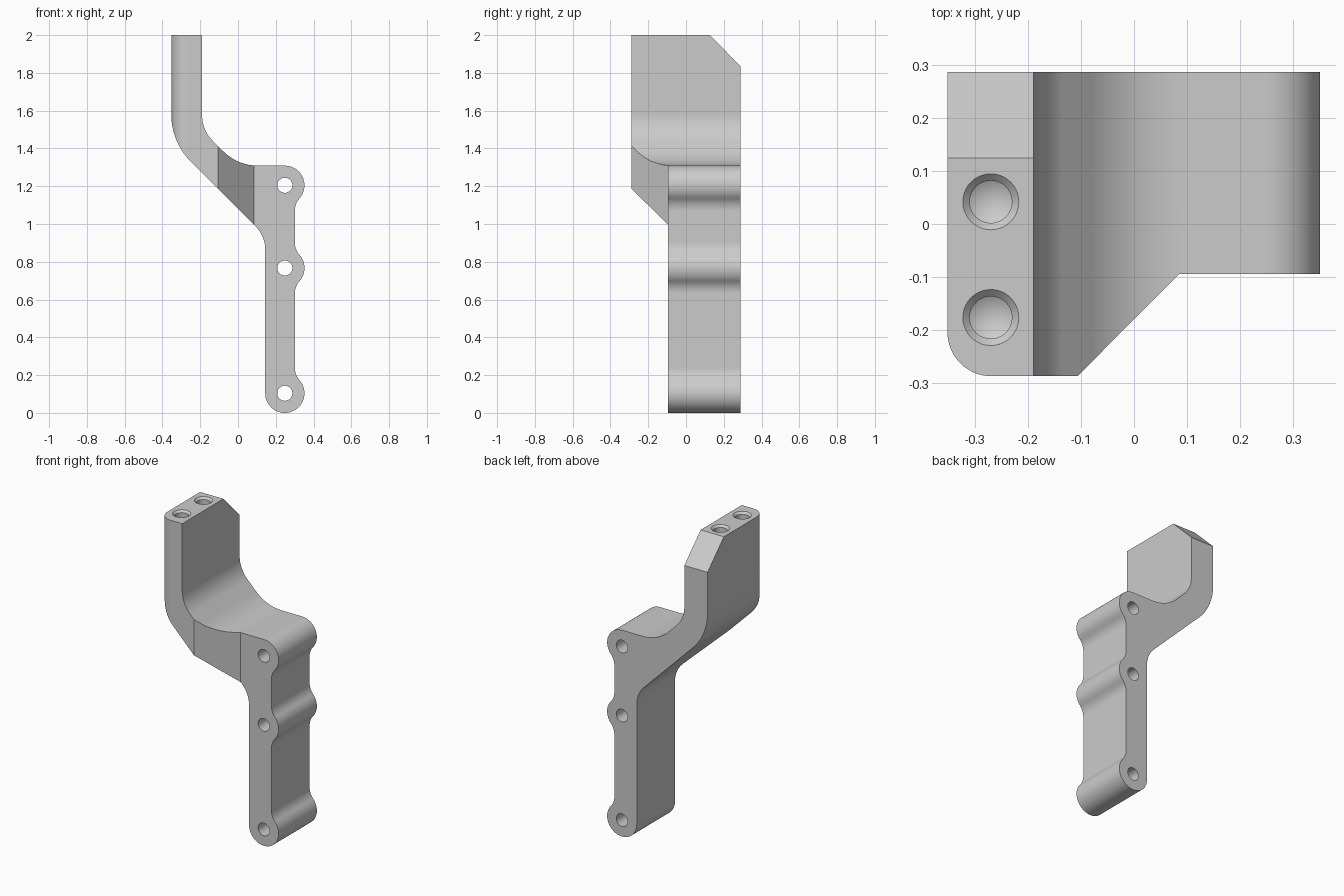
import bpy, bmesh, math
from math import radians, tan, pi
from mathutils import Vector

if "Cube" in bpy.data.objects:
    bpy.data.objects.remove(bpy.data.objects["Cube"])

grey = bpy.data.materials.new("machined grey")
grey.use_nodes = True
colour = (0.6, 0.6, 0.6, 1)
grey.diffuse_color = colour
grey.node_tree.nodes["Principled BSDF"].inputs["Base Color"].default_value = colour


def arc(cx, cy, r, start, end, n=14):
    """Points along an arc, angles in degrees."""
    angles = [radians(start + (end - start) * i / n) for i in range(n + 1)]
    return [(cx + r * math.cos(a), cy + r * math.sin(a)) for a in angles]


def fillet(before, corner, after, r, n=14):
    """Round a corner between two straight edges."""
    c = Vector(corner)
    u, v = (Vector(before) - c).normalized(), (Vector(after) - c).normalized()
    half = u.angle(v) / 2
    centre = c + (u + v).normalized() * r / math.sin(half)
    first = c + u * r / tan(half) - centre
    last = c + v * r / tan(half) - centre
    start = math.atan2(first.y, first.x)
    sweep = math.remainder(math.atan2(last.y, last.x) - start, 2 * pi)
    return arc(centre.x, centre.y, r, math.degrees(start), math.degrees(start + sweep), n)


def mesh_object(name, bm):
    bmesh.ops.recalc_face_normals(bm, faces=bm.faces)
    mesh = bpy.data.meshes.new(name)
    bm.to_mesh(mesh)
    bm.free()
    mesh.materials.append(grey)
    ob = bpy.data.objects.new(name, mesh)
    bpy.context.collection.objects.link(ob)
    return ob


def prism(name, points, place, low, high):
    """Extrude an outline; place maps (a, b, depth) to x, y, z."""
    bm = bmesh.new()
    rings = [[bm.verts.new(place(a, b, d)) for a, b in points] for d in (low, high)]
    for ring in rings:
        bm.faces.new(ring)
    for i in range(len(points)):
        j = (i + 1) % len(points)
        bm.faces.new((rings[0][i], rings[0][j], rings[1][j], rings[1][i]))
    return mesh_object(name, bm)


def drill(name, x, y, profile, n=40):
    """Solid of revolution about z from (radius, height) pairs; ends in a point."""
    bm = bmesh.new()
    rings = [[bm.verts.new((x + r * math.cos(2 * pi * i / n), y + r * math.sin(2 * pi * i / n), z))
              for i in range(n)] for r, z in profile[:-1]]
    tip = bm.verts.new((x, y, profile[-1][1]))
    bm.faces.new(rings[0])
    for i in range(n):
        j = (i + 1) % n
        for a, b in zip(rings, rings[1:]):
            bm.faces.new((a[i], a[j], b[j], b[i]))
        bm.faces.new((rings[-1][i], rings[-1][j], tip))
    return mesh_object(name, bm)


def cut(target, cutter, operation="DIFFERENCE"):
    mod = target.modifiers.new("cut", "BOOLEAN")
    mod.object, mod.operation, mod.solver = cutter, operation, "EXACT"
    bpy.context.view_layer.objects.active = target
    bpy.ops.object.modifier_apply(modifier=mod.name)
    bpy.data.objects.remove(cutter)


def along_y(a, b, d):
    return (a, d, b)


def along_z(a, b, d):
    return (a, b, d)


def along_x(a, b, d):
    return (d, a, b)


# Side profile: column with three bosses, sloping neck and upright arm
boss_x, boss_r, wall, blend = 0.248, 0.104, 0.301, 0.1
bosses = (0.104, 0.767, 1.205)
reach = wall + blend - boss_x
rise = math.sqrt((boss_r + blend) ** 2 - reach ** 2)
swing = math.degrees(math.atan2(rise, reach))
left, inner, column, shelf = -0.353, -0.19, 0.144, bosses[-1] + boss_r
outer_sum, inner_sum = 1.08, 1.307
arm_foot, arm_bend = (left, outer_sum - left), (inner, inner_sum - inner)
neck_foot, shelf_bend = (column, outer_sum - column), (inner_sum - shelf, shelf)

outline = [(left, 2)]
outline += fillet((left, 2), arm_foot, neck_foot, 0.355, 24)
outline += fillet(arm_foot, neck_foot, (column, 0), 0.17)
for i, z in enumerate(bosses):
    if i > 0:
        outline += arc(wall + blend, z - rise, blend, 180, 180 - swing)
    start = 180 if i == 0 else -swing
    end = 90 if i == 2 else (360 + swing if i == 0 else swing)
    outline += arc(boss_x, z, boss_r, start, end, 32 if i == 0 else 18)[0 if i == 0 else 1:]
    if i < 2:
        outline += arc(wall + blend, z + rise, blend, 180 + swing, 180)[1:]
outline += fillet((boss_x, shelf), shelf_bend, arm_bend, 0.26, 20)
outline += fillet(shelf_bend, arm_bend, (inner, 2), 0.19, 20)
outline.append((inner, 2))
back = 0.288
bracket = prism("mounting_bracket", outline, along_y, -0.4, back)

# Plan shape: rounded arm corner, angled step to the narrower column
plan = [(0.5, 0.5), (-0.5, 0.5), (-0.5, -0.205), (left, -0.205)]
plan += arc(left + 0.083, -0.205, 0.083, 180, 270, 20)[1:]
plan += [(-0.107, -back), (0.085, -0.095), (0.5, -0.095)]
cut(bracket, prism("plan_cutter", plan, along_z, -0.5, 2.5), "INTERSECT")

# Chamfer on the arm's rear top corner
chamfer = [(0.125, 2), (0.425, 1.7), (0.5, 2.3), (0.125, 2.3)]
cut(bracket, prism("chamfer_cutter", chamfer, along_x, -0.6, 0.6))

# Cross holes through the bosses
for z in bosses:
    cut(bracket, prism("cross_hole", arc(boss_x, z, 0.04, 0, 350, 35), along_y, -0.5, 0.5))

# Countersunk blind holes in the arm's top
for y in (0.042, -0.177):
    bore = [(0.063, 2.01), (0.04, 1.987), (0.04, 1.75), (0, 1.727)]
    cut(bracket, drill("blind_hole", -0.271, y, bore))

# Smooth curves with crisp edges and flat planes
bpy.ops.object.select_all(action="DESELECT")
bracket.select_set(True)
bpy.context.view_layer.objects.active = bracket
bpy.ops.object.shade_smooth_by_angle(angle=radians(25))
weighted = bracket.modifiers.new("flat planes", "WEIGHTED_NORMAL")
weighted.keep_sharp = True
